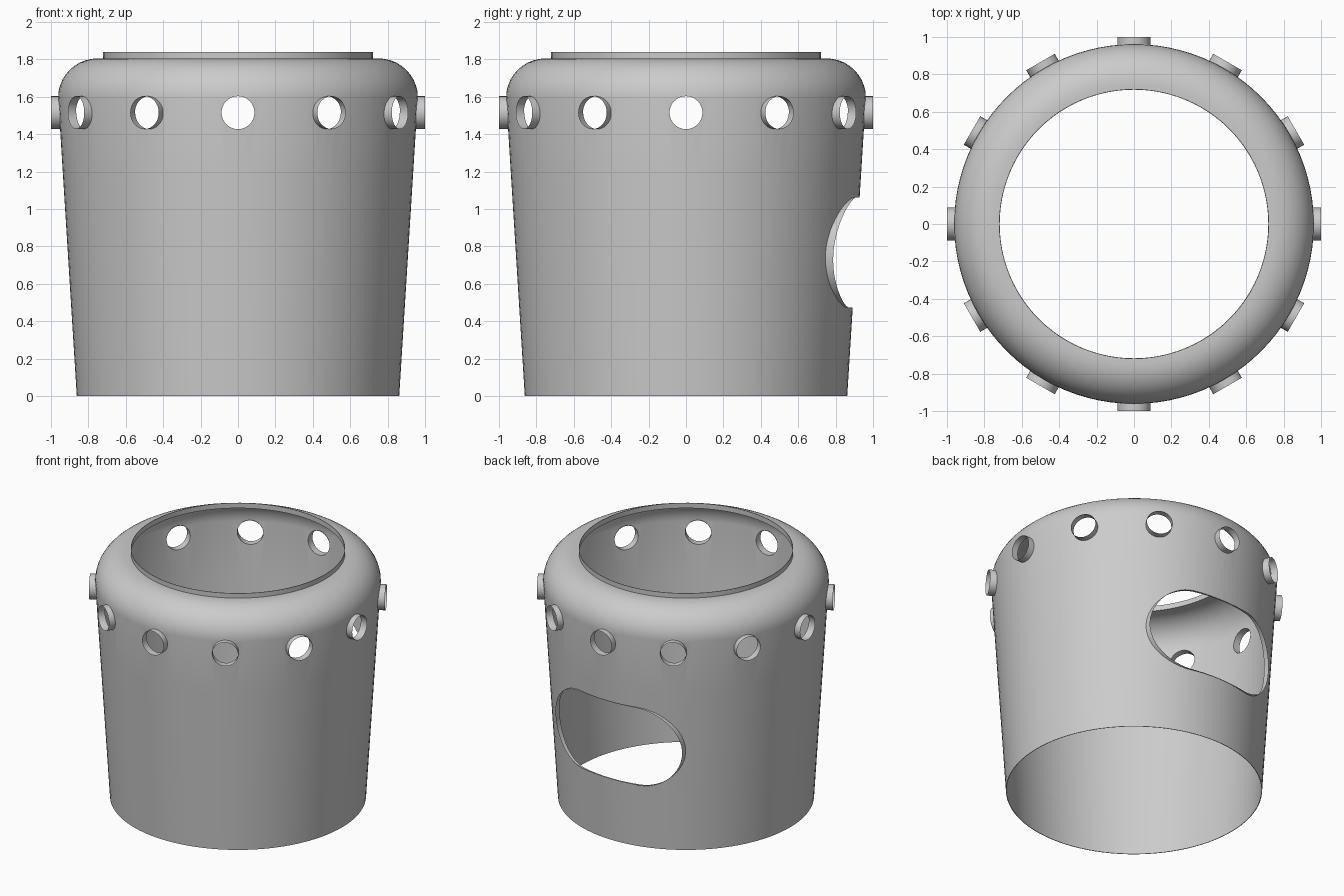
import bpy, bmesh
from math import sin, cos, pi, sqrt

if "Cube" in bpy.data.objects:
    bpy.data.objects.remove(bpy.data.objects["Cube"])

SEG = 96
HOLES = 12
HOLE_R, HOLE_Z = 0.088, 1.515
SLOT_Z, SLOT_R, SLOT_X = 0.767, 0.295, 0.225


def wall_radius(z):
    return 0.86 + 0.0625 * z


def strips(name, loop_groups, capped=False):
    """Bridge each group of equal-length closed loops into a surface."""
    bm = bmesh.new()
    for loops in loop_groups:
        rings = [[bm.verts.new(p) for p in loop] for loop in loops]
        n = len(rings[0])
        for a, b in zip(rings, rings[1:]):
            for i in range(n):
                j = (i + 1) % n
                bm.faces.new((a[i], a[j], b[j], b[i]))
        if capped:
            bm.faces.new(rings[0][::-1])
            bm.faces.new(rings[-1])
    bmesh.ops.recalc_face_normals(bm, faces=bm.faces)
    mesh = bpy.data.meshes.new(name)
    bm.to_mesh(mesh)
    bm.free()
    obj = bpy.data.objects.new(name, mesh)
    bpy.context.collection.objects.link(obj)
    return obj


def activate(obj):
    bpy.ops.object.select_all(action='DESELECT')
    obj.select_set(True)
    bpy.context.view_layer.objects.active = obj


def smooth(obj):
    activate(obj)
    bpy.ops.object.shade_smooth_by_angle(angle=pi / 6)


def port_loops(r0, r1, n=32):
    """Radial cylinders evenly spaced around the body."""
    groups = []
    for k in range(HOLES):
        a = 2 * pi * k / HOLES
        group = []
        for r in (r0, r1):
            loop = []
            for i in range(n):
                t = 2 * pi * i / n
                s = HOLE_R * cos(t)
                loop.append((r * cos(a) - s * sin(a), r * sin(a) + s * cos(a),
                             HOLE_Z + HOLE_R * sin(t)))
            group.append(loop)
        groups.append(group)
    return groups


def slot_outline(arc=24, straight=10):
    """Stadium outline in x and z."""
    pts = []
    for side in (1, -1):
        for i in range(arc + 1):
            t = -pi / 2 + pi * i / arc
            pts.append((side * (SLOT_X + SLOT_R * cos(t)), SLOT_Z + side * SLOT_R * sin(t)))
        for i in range(1, straight):
            pts.append((side * SLOT_X * (1 - 2 * i / straight), SLOT_Z + side * SLOT_R))
    return pts


# Tapered body with rounded shoulder and short neck
profile = [(wall_radius(z), z) for z in (0, 0.4, 0.8, 1.2, 1.595)]
profile += [(0.75 + 0.21 * cos(pi / 2 * i / 10), 1.595 + 0.208 * sin(pi / 2 * i / 10))
            for i in range(1, 11)]
profile += [(0.72, 1.803), (0.72, 1.84)]
body = strips("body", [[[(r * cos(2 * pi * i / SEG), r * sin(2 * pi * i / SEG), z)
                         for i in range(SEG)] for r, z in profile]])
thin = body.modifiers.new("thin", 'SOLIDIFY')
thin.thickness = 0.004
thin.offset = 0
activate(body)
bpy.ops.object.modifier_apply(modifier=thin.name)

# Cut the ring of round ports and the back slot
outline = slot_outline()
cutters = [strips("port_cutter", port_loops(0.85, 1.1), True),
           strips("slot_cutter", [[[(x, y, z) for x, z in outline] for y in (0.5, 1.3)]], True)]
for cutter in cutters:
    cutter.hide_render = True
    cut = body.modifiers.new("cut", 'BOOLEAN')
    cut.operation = 'DIFFERENCE'
    cut.solver = 'EXACT'
    cut.object = cutter
    activate(body)
    bpy.ops.object.modifier_apply(modifier=cut.name)
    bpy.data.objects.remove(cutter)
smooth(body)

# Short tubes around the ports
smooth(strips("port_tubes", port_loops(0.95, 1.0)))

# Lip around the slot, deeper toward its ends
wall = [(x, sqrt(wall_radius(z) ** 2 - x * x), z) for x, z in outline]
tip = [(x, y + 0.006 + 0.038 * (x / 0.52) ** 2, z) for x, y, z in wall]
smooth(strips("slot_lip", [[wall, tip]]))
